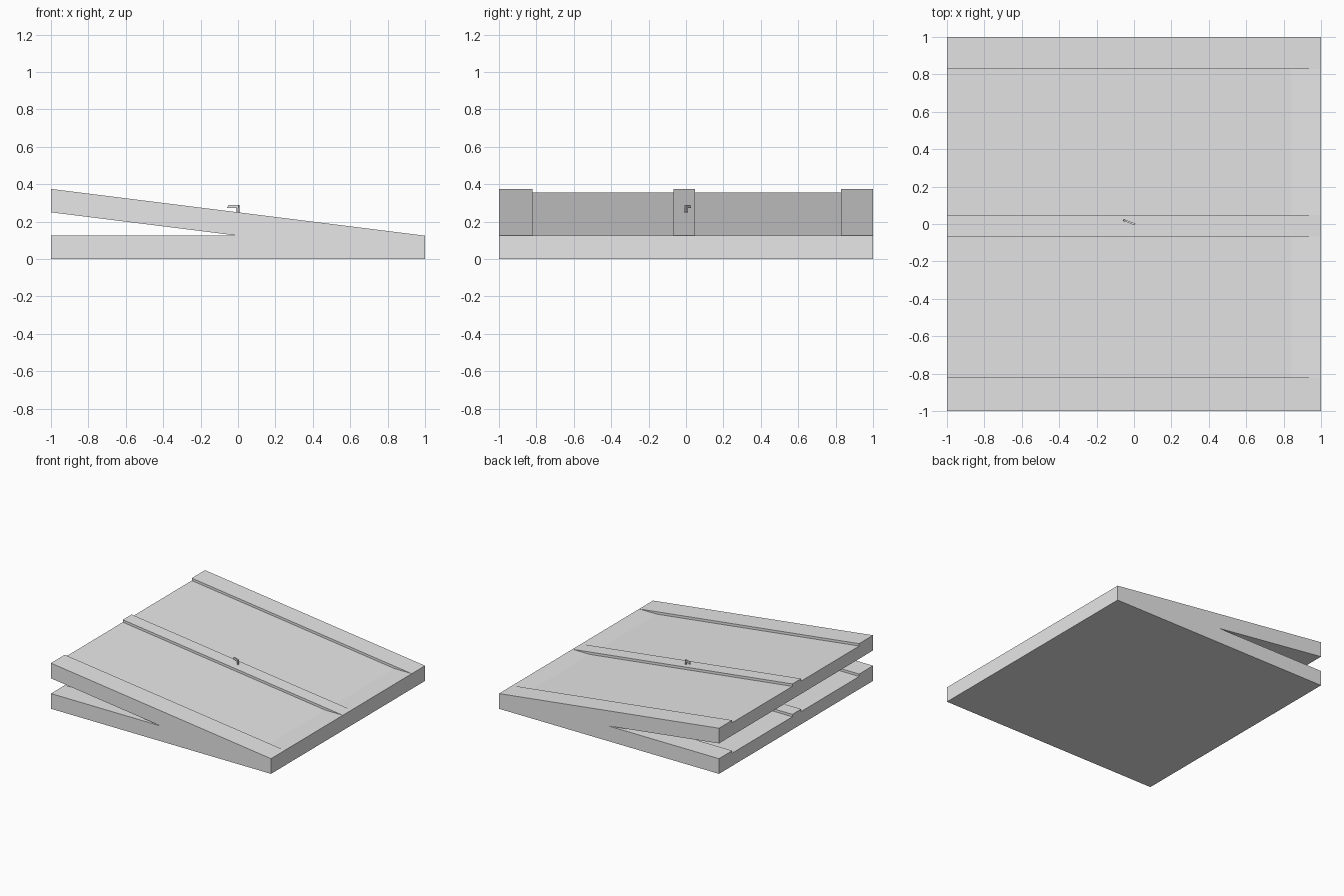
import bpy, bmesh, math
from mathutils import Matrix, Vector

cube = bpy.data.objects.get("Cube")
if cube:
    bpy.data.objects.remove(cube, do_unlink=True)

grey = bpy.data.materials.new("light grey")
grey.use_nodes = True
COLOR = (0.8, 0.8, 0.8, 1)
grey.diffuse_color = COLOR
grey.node_tree.nodes["Principled BSDF"].inputs["Base Color"].default_value = COLOR


def finish(name, bm):
    bmesh.ops.recalc_face_normals(bm, faces=bm.faces)
    mesh = bpy.data.meshes.new(name)
    bm.to_mesh(mesh)
    bm.free()
    mesh.materials.append(grey)
    obj = bpy.data.objects.new(name, mesh)
    bpy.context.collection.objects.link(obj)
    return obj


def loft(name, sections):
    """Skin a row of matching x-z profiles placed along y."""
    bm = bmesh.new()
    rings = [[bm.verts.new((x, y, z)) for x, z in prof] for y, prof in sections]
    n = len(rings[0])
    for a, b in zip(rings, rings[1:]):
        for i in range(n):
            j = (i + 1) % n
            bm.faces.new((a[i], a[j], b[j], b[i]))
    bm.faces.new(rings[0])
    bm.faces.new(rings[-1])
    bmesh.ops.remove_doubles(bm, verts=bm.verts, dist=1e-5)
    flat = [f for f in bm.faces if f.calc_area() < 1e-6]
    bmesh.ops.delete(bm, geom=flat, context='FACES')
    return finish(name, bm)


# Base slab and tilted slab share one profile; panels are slightly recessed
T, DEPTH, FLAT_X = 0.125, 0.02, 0.84


def profile(recess):
    knee = T if recess else T + T * (1 - FLAT_X)
    return [(-1, 0), (1, 0), (1, T), (FLAT_X, knee), (-1, 3 * T - recess),
            (-1, 2 * T), (recess / T, T - recess), (-1, T - recess)]


rail, panel = profile(0), profile(DEPTH)
sections = [(-1, rail)]
for start, end in ((-0.82, -0.067), (0.047, 0.828)):
    sections += [(start, rail), (start, panel), (end, panel), (end, rail)]
sections.append((1, rail))
loft("hinged_slabs", sections)

# Small latch: a round post with a flat tapered arm
bm = bmesh.new()
bmesh.ops.create_cone(bm, cap_ends=True, segments=12, radius1=0.007, radius2=0.007,
                      depth=0.045, matrix=Matrix.Translation((0, 0, 0.267)))
finish("latch_post", bm)

arm = loft("latch_arm", [(y, [(0.006, 0.272), (0.006, 0.29), (-0.052, 0.29), (-0.06, 0.274)])
                         for y in (-0.005, 0.005)])
arm.rotation_euler.z = -math.radians(21)

for obj in bpy.context.collection.objects:
    if obj.name == "latch_post":
        obj.select_set(True)
        bpy.context.view_layer.objects.active = obj
        bpy.ops.object.shade_smooth_by_angle()
